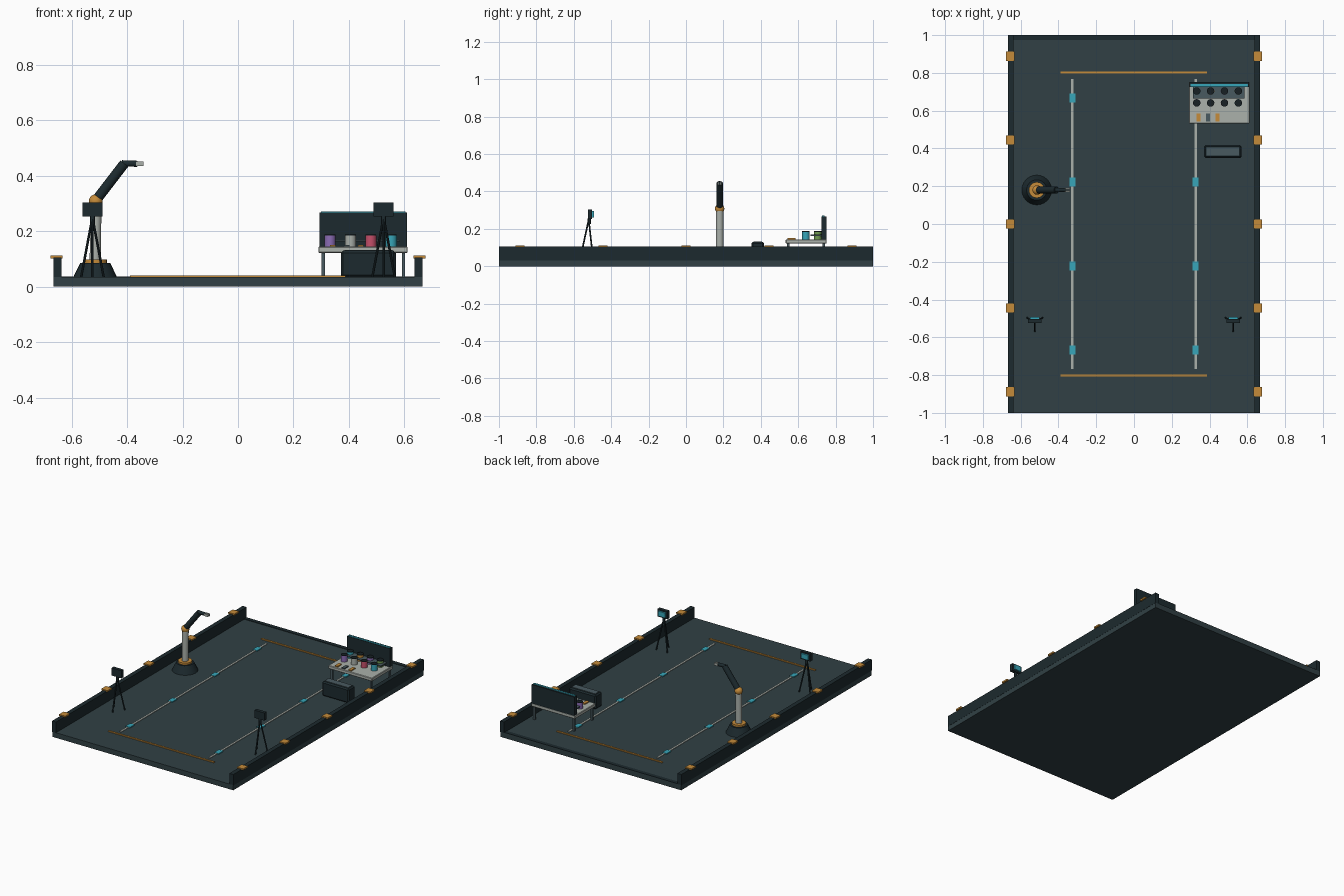
import bpy
from math import pi, cos, sin
from mathutils import Vector

if "Cube" in bpy.data.objects:
    bpy.data.objects.remove(bpy.data.objects["Cube"])


def mat(name, hexcol):
    m = bpy.data.materials.new(name)
    rgb = [(int(hexcol[i:i + 2], 16) / 255) ** 2.2 for i in (0, 2, 4)]
    m.diffuse_color = (*rgb, 1)
    m.use_nodes = True
    m.node_tree.nodes["Principled BSDF"].inputs["Base Color"].default_value = m.diffuse_color
    return m


FLOOR = mat("floor_slate", "344246")
DARK = mat("dark_slate", "222e32")
SLATE = mat("mid_slate", "4a5a60")
GREY = mat("light_grey", "a9afa9")
AMBER = mat("amber", "c48a3c")
CYAN = mat("cyan", "3aa5b8")
BLACK = mat("black", "1d2528")
PURPLE = mat("purple", "8a6cb4")
RED = mat("red", "c4506a")
GREEN = mat("green", "6f9a52")


def finish(name, m):
    o = bpy.context.object
    o.name = name
    o.data.materials.append(m)
    return o


def box(name, x, y, z, m, bevel=0):
    """Box from (min, max) pairs on each axis."""
    mid = [(a + b) / 2 for a, b in (x, y, z)]
    bpy.ops.mesh.primitive_cube_add(size=1, location=mid)
    o = finish(name, m)
    o.scale = [b - a for a, b in (x, y, z)]
    bpy.ops.object.transform_apply(location=False, rotation=False, scale=True)
    if bevel:
        b = o.modifiers.new("bevel", "BEVEL")
        b.width, b.segments = bevel, 1
    return o


def rod(name, a, b, r1, m, r2=None, n=20):
    """Round bar or cone between two points."""
    a, b = Vector(a), Vector(b)
    d = b - a
    bpy.ops.mesh.primitive_cone_add(
        vertices=n, radius1=r1, radius2=r1 if r2 is None else r2,
        depth=d.length, location=(a + b) / 2,
        rotation=d.to_track_quat('Z', 'Y').to_euler())
    o = finish(name, m)
    bpy.ops.object.shade_smooth_by_angle(angle=pi / 6)
    return o


F = 0.034  # floor height

# Floor tray, side walls and low back lip
box("floor_slab", (-0.665, 0.665), (-1, 1), (0, F), FLOOR)
box("back_lip", (-0.637, 0.637), (0.974, 1), (F - 0.004, 0.037), DARK)
for s, side in ((-1, "left"), (1, "right")):
    xs = sorted((s * 0.637, s * 0.666))
    box(f"{side}_wall", xs, (-1, 1), (F - 0.002, 0.105), DARK)
    for i in range(5):
        y = (i - 2) * 0.444
        xs = sorted((s * 0.632, s * 0.677))
        box(f"{side}_wall_cap_{i}", xs, (y - 0.024, y + 0.024), (0.102, 0.112), AMBER)
    # Floor rails with clips
    x = s * 0.326
    box(f"{side}_rail", (x - 0.0065, x + 0.0065), (-0.767, 0.767), (F - 0.002, 0.038), GREY)
    for i in range(4):
        y = (i - 1.5) * 0.445
        box(f"{side}_rail_clip_{i}", (x - 0.016, x + 0.016), (y - 0.024, y + 0.024),
            (F - 0.002, 0.04), CYAN)

# Amber end lines
for y, end in ((-0.802, "front"), (0.802, "back")):
    box(f"{end}_line", (-0.39, 0.387), (y - 0.006, y + 0.006), (F - 0.002, 0.04), AMBER)

# Robot arm
ax, ay = -0.515, 0.18
rod("arm_base", (ax, ay, F), (ax, ay, 0.086), 0.079, DARK, 0.054, 24)
rod("arm_turntable", (ax, ay, 0.084), (ax, ay, 0.098), 0.042, AMBER, n=24)
rod("arm_column", (ax, ay, 0.095), (ax + 0.003, ay, 0.31), 0.02, GREY)
bpy.ops.mesh.primitive_uv_sphere_add(segments=20, ring_count=12, radius=0.025,
                                     location=(ax + 0.002, ay, 0.308))
finish("arm_elbow", AMBER)
bpy.ops.object.shade_smooth()
rod("arm_upper", (ax + 0.005, ay, 0.314), (-0.41, ay, 0.444), 0.018, DARK)
rod("arm_wrist", (-0.418, ay, 0.445), (-0.363, ay, 0.443), 0.011, DARK)
for s in (-1, 1):
    y = ay + s * 0.007
    box(f"gripper_finger_{s}", (-0.367, -0.34), (y - 0.004, y + 0.004), (0.435, 0.451), GREY)

# Tripod cameras
for s, side in ((-1, "left"), (1, "right")):
    x, y = s * 0.525, -0.514
    box(f"{side}_camera", (x - 0.036, x + 0.036), (y - 0.011, y + 0.011), (0.253, 0.304), DARK)
    box(f"{side}_camera_screen", (x - 0.026, x + 0.026), (y + 0.01, y + 0.021),
        (0.262, 0.295), CYAN)
    rod(f"{side}_tripod_neck", (x, y - 0.003, 0.225), (x, y - 0.003, 0.255), 0.009, DARK, n=12)
    for i in range(3):
        a = -pi / 2 + i * 2 * pi / 3
        rod(f"{side}_tripod_leg_{i}", (x, y - 0.006, 0.25),
            (x + 0.047 * cos(a), y - 0.006 + 0.047 * sin(a), F), 0.0045, DARK, n=10)

# Work table with back board
box("table_top", (0.29, 0.612), (0.533, 0.752), (0.122, 0.144), GREY, 0.003)
for x in (0.308, 0.597):
    for y in (0.547, 0.737):
        box("table_leg", (x - 0.006, x + 0.006), (y - 0.006, y + 0.006), (F, 0.124), SLATE)
box("back_board", (0.294, 0.609), (0.725, 0.751), (0.14, 0.267), DARK)
box("board_light", (0.3, 0.604), (0.728, 0.741), (0.262, 0.271), CYAN)

# Spool rack and spools
box("spool_shelf", (0.312, 0.585), (0.665, 0.728), (0.162, 0.169), SLATE)
rows = ((0.641, (PURPLE, GREY, RED, CYAN)), (0.704, (CYAN, AMBER, PURPLE, GREEN)))
for r, (y, cols) in enumerate(rows):
    for i, c in enumerate(cols):
        x = 0.332 + i * 0.0735
        rod(f"spool_{r}_{i}", (x, y, 0.143), (x, y, 0.184), 0.02, c)
        rod(f"spool_cap_{r}_{i}", (x, y, 0.183), (x, y, 0.188), 0.0195, BLACK)

# Small tools on the table
for i, c in enumerate((AMBER, SLATE, AMBER)):
    x = 0.342 + i * 0.05
    box(f"hand_tool_{i}", (x - 0.01, x + 0.01), (0.542, 0.586), (0.143, 0.151), c)

# Storage chest
box("chest", (0.371, 0.569), (0.349, 0.418), (F, 0.13), DARK, 0.008)
box("chest_lid_panel", (0.384, 0.557), (0.362, 0.405), (0.126, 0.133), SLATE)
